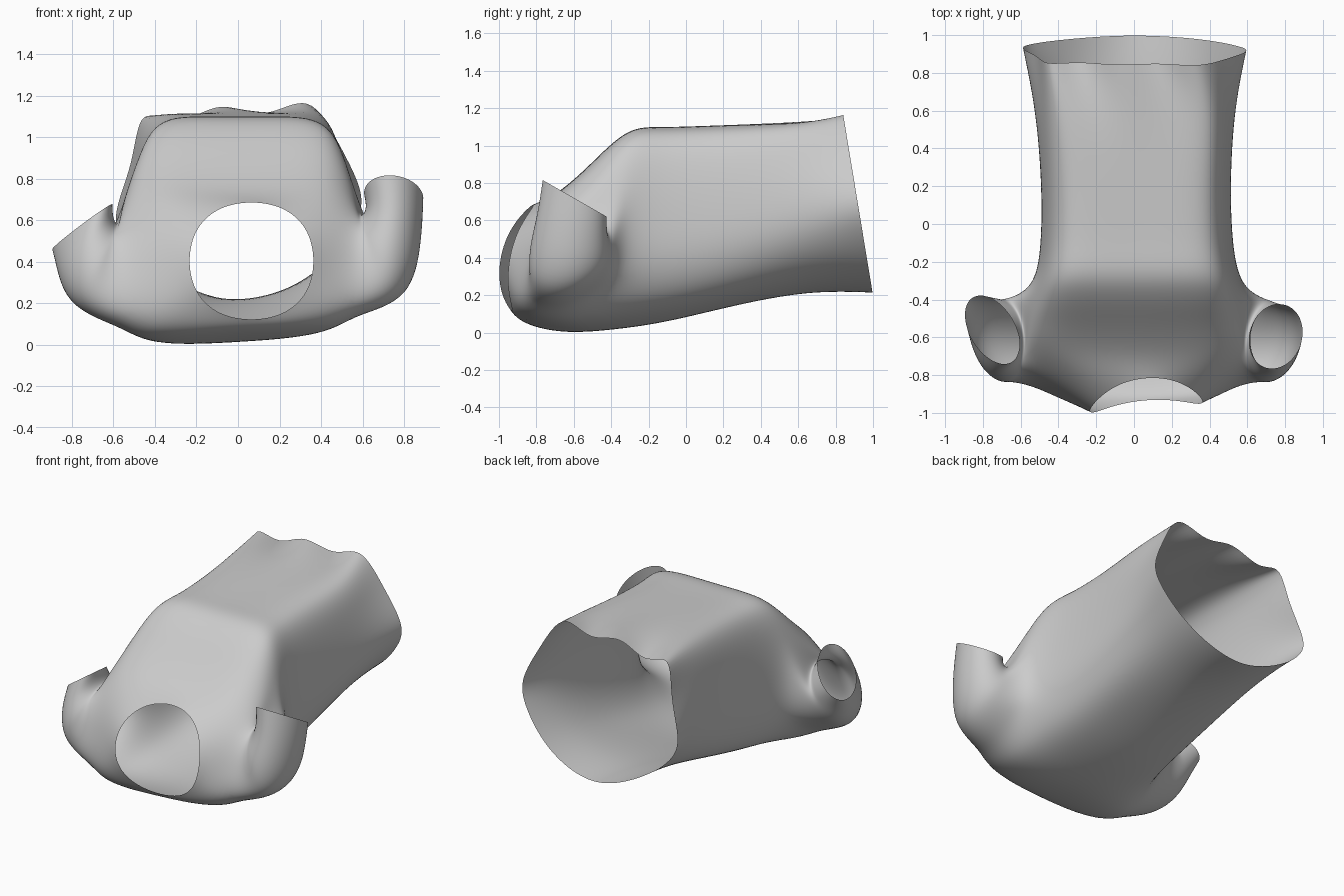
import bpy, bmesh, math
from mathutils import Vector

if "Cube" in bpy.data.objects:
    bpy.data.objects.remove(bpy.data.objects["Cube"])

# Half cross-sections (u = share of half width, v = share of height), bottom to top
BODY = [(0, 0), (.45, .015), (.82, .075), (1, .27), (1, .5), (.95, .77), (.82, .99), (.42, 1.005), (0, 1)]
YOKE = [(0, 0), (.42, -.01), (.8, .01), (1, .09), (1.02, .45), (1, .77), (.78, .98), (.4, 1), (0, 1)]
REAR = [(0, 0), (.4, .03), (.75, .12), (.97, .3), (1, .5), (.93, .77), (.82, 1.0), (.42, .985), (0, 1)]

# Rings: y at bottom, y at top, left x, right x, bottom z, top z, section
RINGS = [
    (.66, .58, -.53, .54, .20, 1.11, REAR),
    (.25, .22, -.49, .51, .125, 1.09, BODY),
    (-.10, -.14, -.49, .52, .035, 1.075, BODY),
    (-.38, -.31, -.53, .57, -.005, 1.085, BODY),
    (-.62, -.52, -.57, .57, -.01, .87, YOKE),
    (-.89, -.69, -.56, .57, .045, .72, YOKE),
]

# Wavy open hem outline (x, z), from bottom centre round by +x
HEM = [(0, .175), (.24, .24), (.43, .37), (.57, .55), (.62, .70), (.49, .94), (.345, 1.215), (.13, 1.05),
       (-.09, 1.175), (-.29, 1.01), (-.48, 1.15), (-.50, .85), (-.62, .59), (-.54, .45), (-.40, .34), (-.22, .24)]

# Sleeve rings: centre, front axis, inner/upper axis
SLEEVES = {
    1: [((.71, -.63, .39), (0, -.23, -.03), (-.13, .01, .20)),
        ((.755, -.61, .56), (0, -.19, .04), (-.135, 0, .07)),
        ((.75, -.595, .70), (-.02, -.175, .10), (-.145, 0, .0))],
    -1: [((-.69, -.63, .35), (0, -.23, -.03), (.12, .01, .20)),
         ((-.735, -.59, .45), (0, -.2, .02), (.14, 0, .13)),
         ((-.75, -.56, .55), (.05, -.185, .05), (.14, -.02, .10))],
}

bm = bmesh.new()


def body_ring(yb, yt, xl, xr, zb, zt, half):
    pts = [(u * xr, v) for u, v in half] + [(u * xl, v) for u, v in half[-2:0:-1]]
    return [bm.verts.new((x, yb + (yt - yb) * v, zb + (zt - zb) * v + .06 * x * (1 - v)))
            for x, v in pts]


def neck_ring():
    ring = []
    for k in range(16):
        a = -math.pi / 2 + k * math.tau / 16
        c, s = math.cos(a), math.sin(a)
        ring.append(bm.verts.new((.065 + .305 * math.copysign(abs(c) ** .9, c),
                                  -.87 + .06 * s - .1 * c * c + .025 * c,
                                  .385 + .288 * math.copysign(abs(s) ** .9, s))))
    return ring


def bridge(a, b, skip=()):
    n = len(a)
    for k in range(n):
        if k not in skip:
            j = (k + 1) % n
            bm.faces.new((a[k], a[j], b[j], b[k]))


# Torso: hem, body rings, neck; armhole faces are left open
hem = [bm.verts.new((x, .84 + (1.15 - z) * .165, z)) for x, z in HEM]
rings = [hem] + [body_ring(*r) for r in RINGS] + [neck_ring()]
for i in range(len(rings) - 1):
    bridge(rings[i], rings[i + 1], (3, 4, 11, 12) if i in (4, 5) else ())

# Sleeves: grown from the armholes and bent upward
back, mid, front = rings[4:7]
for side, path in SLEEVES.items():
    lo, md, hi = (3, 4, 5) if side == 1 else (13, 12, 11)
    loop = [front[md], front[hi], mid[hi], back[hi], back[md], back[lo], mid[lo], front[lo]]
    for c, a, b in path:
        c, a, b = Vector(c), Vector(a) * 1.08, Vector(b) * 1.08
        nxt = [bm.verts.new(c + a * math.cos(k * math.pi / 4) + b * math.sin(k * math.pi / 4))
               for k in range(8)]
        bridge(loop, nxt)
        loop = nxt

# The middle vertex of each armhole has no faces
bmesh.ops.delete(bm, geom=[v for v in bm.verts if not v.link_faces], context='VERTS')
bmesh.ops.recalc_face_normals(bm, faces=bm.faces[:])

mesh = bpy.data.meshes.new("garment")
bm.to_mesh(mesh)
bm.free()
garment = bpy.data.objects.new("garment", mesh)
garment.location.z = .018  # rest the underside on the floor
bpy.context.collection.objects.link(garment)
for p in mesh.polygons:
    p.use_smooth = True
sub = garment.modifiers.new("smooth_cloth", 'SUBSURF')
sub.levels = sub.render_levels = 3
